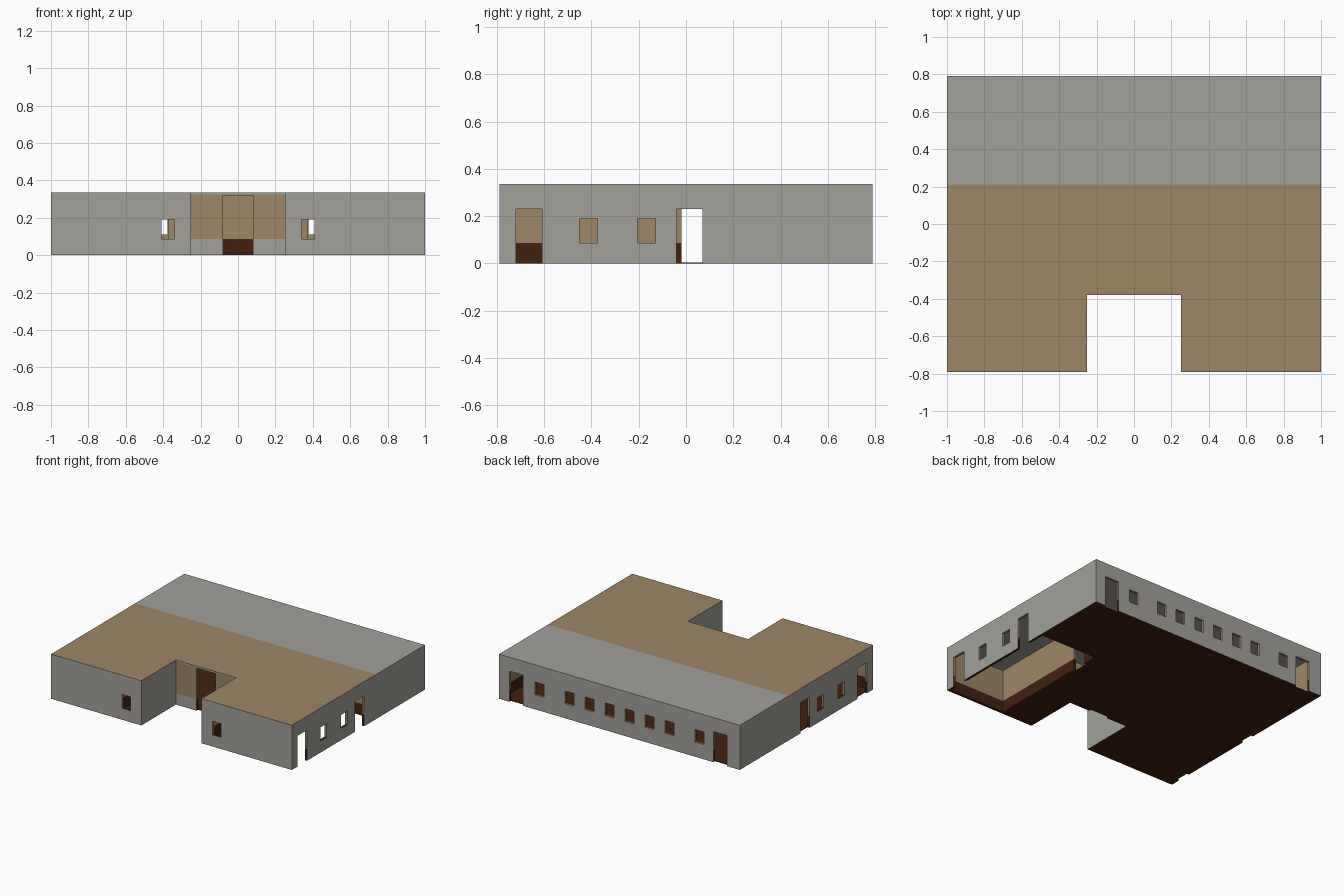
import bpy, bmesh
from mathutils import Vector

if "Cube" in bpy.data.objects:
    bpy.data.objects.remove(bpy.data.objects["Cube"])

H, ROOF, T, DADO = 0.335, 0.325, 0.018, 0.087
X, Y = 1.0, 0.79            # half size of the footprint
NX, NY = 0.25, -0.38        # entrance notch
SPLIT = 0.21                # line between front and rear halves


def material(name, rgb):
    m = bpy.data.materials.new(name)
    m.diffuse_color = (*rgb, 1)
    m.use_nodes = True
    m.node_tree.nodes["Principled BSDF"].inputs["Base Color"].default_value = m.diffuse_color
    return m


MATS = [material("grey_plaster", (0.36, 0.355, 0.33)),
        material("tan_paint", (0.34, 0.24, 0.13)),
        material("dark_brown", (0.055, 0.015, 0.005))]
GREY, TAN, BROWN = 0, 1, 2


def finish(bm, name, rule):
    bmesh.ops.recalc_face_normals(bm, faces=bm.faces)
    for f in bm.faces:
        f.material_index = rule(f.calc_center_median(), f.normal)
    me = bpy.data.meshes.new(name)
    bm.to_mesh(me)
    bm.free()
    for m in MATS:
        me.materials.append(m)
    ob = bpy.data.objects.new(name, me)
    bpy.context.collection.objects.link(ob)


def wall_rule(c, n):
    """Grey outside, tan above a brown dado inside."""
    near = lambda a, b: abs(a - b) < 0.002
    if n.z < -0.5 and c.z < 0.001:
        return BROWN
    if near(abs(c.x), X) or near(abs(c.y), Y):
        return GREY
    if near(abs(c.x), NX) and c.y < NY and abs(n.x) > 0.5:
        return GREY
    if near(c.y, NY) and n.y < -0.5:
        return TAN if c.z > DADO else GREY
    return TAN if c.z > DADO else BROWN


def slab_cells(bm, us, vs, solid, point, push):
    """Grid of cells, skipping openings, pushed out to a thickness."""
    for u0, u1 in zip(us, us[1:]):
        for v0, v1 in zip(vs, vs[1:]):
            if solid((u0 + u1) / 2, (v0 + v1) / 2):
                bm.faces.new([bm.verts.new(point(u, v)) for u, v in
                              ((u0, v0), (u1, v0), (u1, v1), (u0, v1))])
    bmesh.ops.remove_doubles(bm, verts=bm.verts, dist=1e-5)
    r = bmesh.ops.extrude_face_region(bm, geom=bm.faces[:], use_keep_orig=True)
    bmesh.ops.translate(bm, vec=Vector(push),
                        verts=[g for g in r["geom"] if isinstance(g, bmesh.types.BMVert)])


def wall(name, axis, at, lo, hi, thick, openings=()):
    """Wall running along axis; openings are (u0, u1, z0, z1)."""
    us = sorted({lo, hi, *[u for o in openings for u in o[:2]]})
    zs = sorted({0, DADO, ROOF, *[z for o in openings for z in o[2:]]})
    bm = bmesh.new()
    solid = lambda u, z: not any(o[0] < u < o[1] and o[2] < z < o[3] for o in openings)
    if axis == 'x':
        slab_cells(bm, us, zs, solid, lambda u, z: (u, at, z), (0, thick, 0))
    else:
        slab_cells(bm, us, zs, solid, lambda u, z: (at, u, z), (thick, 0, 0))
    finish(bm, name, wall_rule)


def inside(x, y):
    return not (abs(x) < NX and y < NY)


# Rear wall: a door near each end and eight windows
rear = [(s * c - 0.0375, s * c + 0.0375, 0.11, 0.205)
        for s in (-1, 1) for c in (0.083, 0.25, 0.415, 0.665)]
rear += [(0.80, 0.915, 0, 0.23), (-0.895, -0.78, 0, 0.23)]
wall("rear_wall", 'x', Y, -X, X, -T, rear)

# Side openings shared by left and right walls
side = [(-0.72, -0.61, 0, 0.23), (-0.45, -0.375, DADO, 0.19),
        (-0.205, -0.13, DADO, 0.19), (-0.04, 0.07, 0, 0.23)]
for s, label in ((-1, "left"), (1, "right")):
    wall(label + "_side_wall", 'y', s * X, -Y + T, Y - T, -s * T, side)
    a, b = sorted((s * NX, s * X))
    w = sorted((s * 0.34, s * 0.41))
    wall(label + "_front_wall", 'x', -Y, a, b, T, [(w[0], w[1], DADO, 0.19)])
    wall(label + "_notch_wall", 'y', s * NX, -Y + T, NY, s * T)
    wall(label + "_room_wall", 'y', s * 0.5, -Y + T, SPLIT - T / 2, s * T,
         [(-0.02, 0.09, 0, 0.23)])

# Entrance wall at the back of the notch with a tall doorway
wall("entrance_wall", 'x', NY, -NX - T, NX + T, T, [(-0.08, 0.08, 0, 0.32)])

# Cross wall between the halves, with two doorways
wall("cross_wall", 'x', SPLIT - T / 2, -X + T, X - T, T,
     [(0.375, 0.485, 0, 0.23), (-0.485, -0.375, 0, 0.23)])

# Roof: tan front half, grey rear half and ceiling
bm = bmesh.new()
slab_cells(bm, [-X, -NX, NX, X], [-Y, NY, SPLIT, Y], inside,
           lambda x, y: (x, y, ROOF), (0, 0, H - ROOF))
finish(bm, "roof", lambda c, n: TAN if n.z > 0.5 and c.y < SPLIT else GREY)

# Floor: everywhere except the right front room
bm = bmesh.new()
slab_cells(bm, [-X + T, -NX - T, NX + T, 0.5, X - T], [-Y + T, NY + T, SPLIT, Y - T],
           lambda x, y: not (abs(x) < NX + T and y < NY + T) and not (x > 0.5 and y < SPLIT),
           lambda x, y: (x, y, 0.0), (0, 0, 0.004))
finish(bm, "floor", lambda c, n: BROWN)
